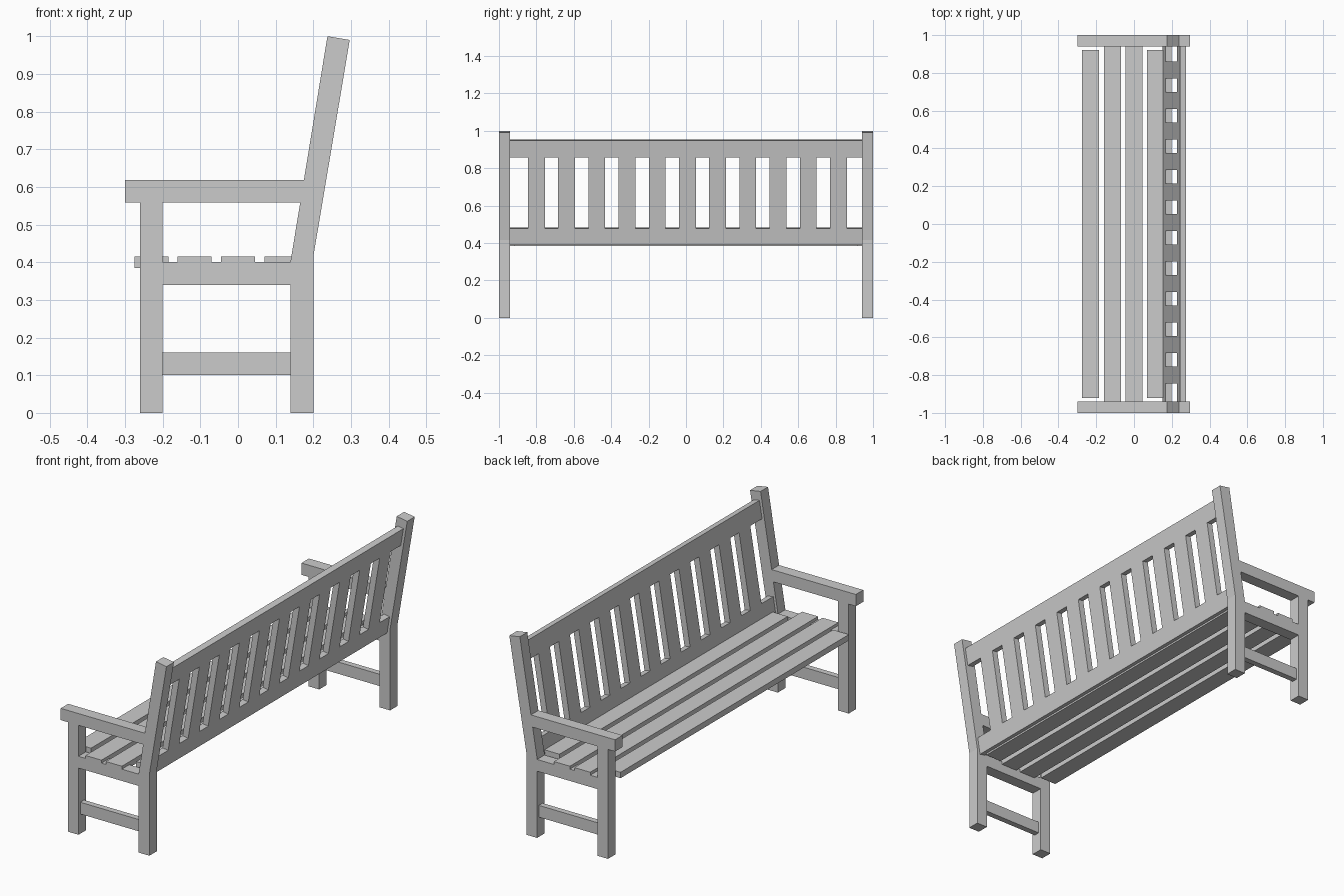
import bpy, bmesh, math
from mathutils import Vector

if "Cube" in bpy.data.objects:
    bpy.data.objects.remove(bpy.data.objects["Cube"])


def extrude_profile(name, profile, y0, y1):
    """Solid made from an XZ outline swept along y."""
    bm = bmesh.new()
    face = bm.faces.new([bm.verts.new((x, y0, z)) for x, z in profile])
    swept = bmesh.ops.extrude_face_region(bm, geom=[face])
    moved = [g for g in swept["geom"] if isinstance(g, bmesh.types.BMVert)]
    bmesh.ops.translate(bm, verts=moved, vec=(0, y1 - y0, 0))
    bmesh.ops.recalc_face_normals(bm, faces=bm.faces)
    mesh = bpy.data.meshes.new(name)
    bm.to_mesh(mesh)
    bm.free()
    obj = bpy.data.objects.new(name, mesh)
    bpy.context.collection.objects.link(obj)
    return obj


def box(name, x, y, z):
    outline = [(x[0], z[0]), (x[1], z[0]), (x[1], z[1]), (x[0], z[1])]
    return extrude_profile(name, outline, *y)


def mirrored(obj):
    """Repeat an end-frame part at the other end of the bench."""
    mod = obj.modifiers.new("other_end", "MIRROR")
    mod.use_axis = (False, True, False)
    return obj


# Line of the reclined backrest
KINK = Vector((0.17, 0.41))
TOP = Vector((0.267, 0.995))
ALONG = (TOP - KINK).normalized()
NORMAL = Vector((ALONG.y, -ALONG.x))


def back_board(name, z0, z1, y, thick=0.032):
    """Board lying in the reclined plane between two heights."""
    a = KINK + ALONG * ((z0 - KINK.y) / ALONG.y)
    b = KINK + ALONG * ((z1 - KINK.y) / ALONG.y)
    n = NORMAL * thick / 2
    return extrude_profile(name, [a - n, a + n, b + n, b - n], *y)


# End frames
END = (0.94, 1.0)
mirrored(box("front_leg", (-0.26, -0.20), END, (0, 0.558)))
n = NORMAL * 0.03
mirrored(extrude_profile("back_post", [
    (0.14, 0), (0.20, 0), (0.20, 0.415), TOP + n, TOP - n, (0.14, 0.405)], *END))
mirrored(extrude_profile("armrest", [
    (-0.30, 0.558), (0.165, 0.558), (0.175, 0.618), (-0.30, 0.618)], *END))
mirrored(box("seat_rail", (-0.20, 0.14), END, (0.34, 0.40)))
mirrored(box("stretcher", (-0.20, 0.14), (0.955, 0.985), (0.10, 0.16)))

# Seat slats: outer two fit between the posts, middle two rest on the rails
for i, half in enumerate((0.92, 1.0, 1.0, 0.92)):
    cx = -0.23 + 0.115 * i
    box(f"seat_slat_{i + 1}", (cx - 0.045, cx + 0.045), (-half, half), (0.385, 0.415))

# Backrest rails and upright slats
back_board("lower_back_rail", 0.393, 0.48, (-0.94, 0.94))
back_board("upper_back_rail", 0.86, 0.95, (-0.94, 0.94))
for i in range(11):
    cy = -0.80 + 0.1615 * i
    back_board(f"back_slat_{i + 1}", 0.48, 0.86, (cy - 0.045, cy + 0.045))
